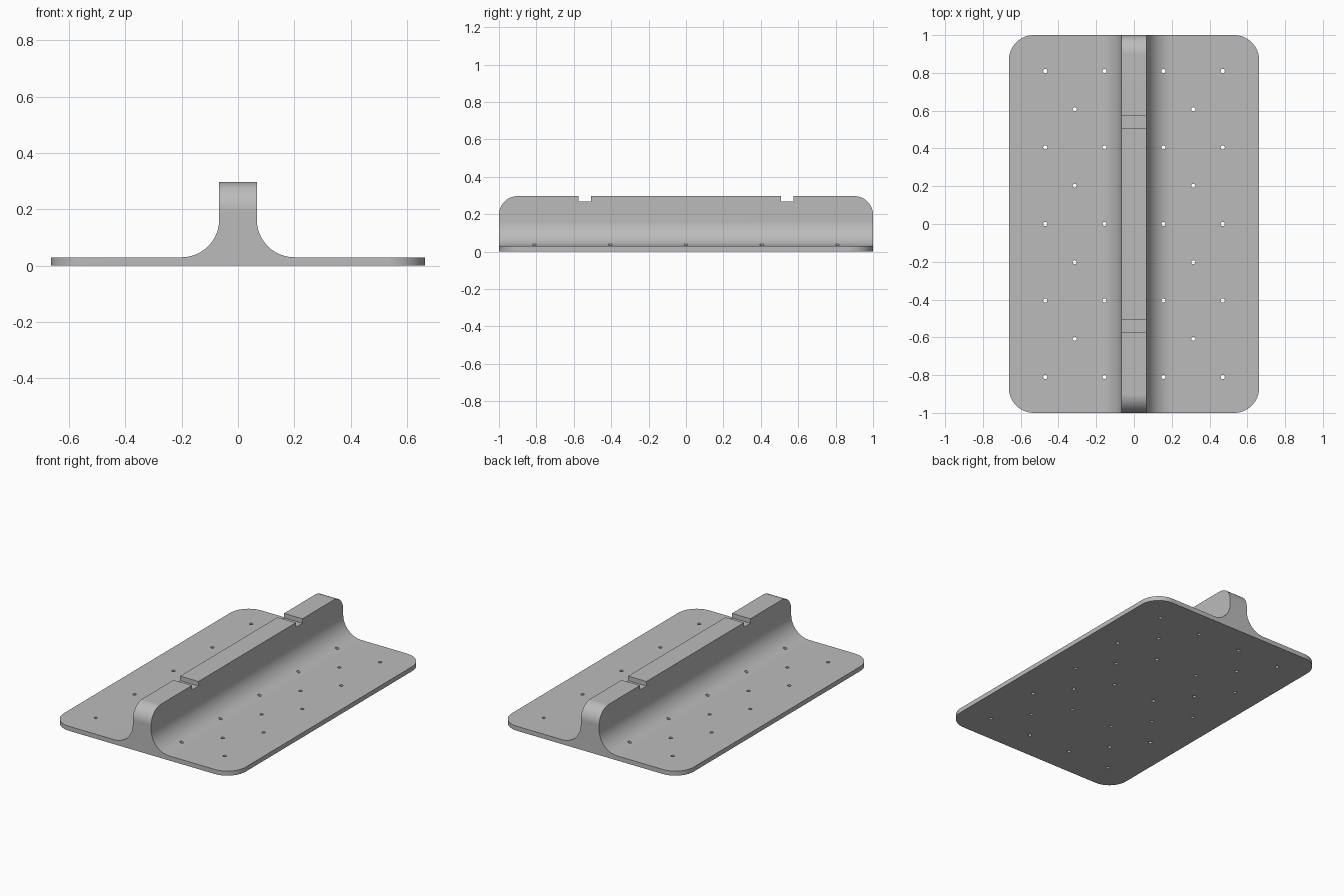
import bpy, bmesh
from math import sin, cos, pi
from mathutils import Vector

cube = bpy.data.objects.get("Cube")
if cube:
    bpy.data.objects.remove(cube, do_unlink=True)

HALF_X, HALF_Y, HEIGHT, PLATE = 0.663, 1.0, 0.297, 0.03
RIDGE, FILLET, CORNER, NOSE = 0.067, 0.133, 0.133, 0.1

grey = bpy.data.materials.new("plain grey")
grey.use_nodes = True
grey.diffuse_color = (0.5, 0.5, 0.5, 1)
grey.node_tree.nodes["Principled BSDF"].inputs["Base Color"].default_value = (0.5, 0.5, 0.5, 1)


def arc(cx, cy, r, start, end, steps=16):
    angles = [start + (end - start) * i / steps for i in range(steps + 1)]
    return [(cx + r * cos(a), cy + r * sin(a)) for a in angles]


def mirrored(half):
    """Close a right-hand half outline with its mirror image."""
    return half + [(-u, v) for u, v in reversed(half)]


def prism(name, outline, place, sweep):
    """Extrude a flat outline, placed in space by a rule, along a vector."""
    bm = bmesh.new()
    face = bm.faces.new([bm.verts.new(place(u, v)) for u, v in outline])
    new = bmesh.ops.extrude_face_region(bm, geom=[face])["geom"]
    bmesh.ops.translate(bm, vec=Vector(sweep),
                        verts=[g for g in new if isinstance(g, bmesh.types.BMVert)])
    bmesh.ops.recalc_face_normals(bm, faces=bm.faces)
    mesh = bpy.data.meshes.new(name)
    bm.to_mesh(mesh)
    bm.free()
    obj = bpy.data.objects.new(name, mesh)
    bpy.context.collection.objects.link(obj)
    mesh.materials.append(grey)
    return obj


def carve(target, cutter, operation):
    """Apply a boolean and discard its cutter."""
    cutter.hide_render = True
    mod = target.modifiers.new("carve", "BOOLEAN")
    mod.operation, mod.object, mod.solver = operation, cutter, "EXACT"
    bpy.context.view_layer.objects.active = target
    bpy.ops.object.modifier_apply(modifier=mod.name)
    bpy.data.objects.remove(cutter, do_unlink=True)


# Base plate and ridge as one filleted cross-section
section = [(HALF_X + 0.1, 0), (HALF_X + 0.1, PLATE)]
section += arc(RIDGE + FILLET, PLATE + FILLET, FILLET, -pi / 2, -pi, 24)
section += [(RIDGE, HEIGHT + 0.1)]
body = prism("ridged_base_plate", mirrored(section),
             lambda u, v: (u, -HALF_Y - 0.1, v), (0, 2 * HALF_Y + 0.2, 0))

# Side outline: rounded ridge ends and two notches in the crest
side = [(HALF_Y, -0.1)] + arc(HALF_Y - NOSE, HEIGHT - NOSE, NOSE, 0, pi / 2)
side += [(0.575, HEIGHT), (0.575, HEIGHT - 0.03), (0.507, HEIGHT - 0.03), (0.507, HEIGHT)]
carve(body, prism("side_cutter", mirrored(side),
                  lambda u, v: (-1, u, v), (2, 0, 0)), "INTERSECT")

# Plan outline: rounded plate corners
plan = arc(HALF_X - CORNER, CORNER - HALF_Y, CORNER, -pi / 2, 0)
plan += arc(HALF_X - CORNER, HALF_Y - CORNER, CORNER, 0, pi / 2)
carve(body, prism("plan_cutter", mirrored(plan),
                  lambda u, v: (u, v, -0.2), (0, 0, 1)), "INTERSECT")

# Staggered screw holes: outer and inner columns, with a middle column between
spots = [(x, 0.405 * k) for x in (0.157, 0.47) for k in range(-2, 3)]
spots += [(0.314, 0.405 * (k + 0.5)) for k in range(-2, 2)]
for x, y in spots:
    for s in (-1, 1):
        circle = arc(s * x, y, 0.011, 0, 2 * pi, 16)[:-1]
        carve(body, prism("hole_cutter", circle,
                          lambda u, v: (u, v, -0.1), (0, 0, 0.3)), "DIFFERENCE")

# Smooth fillets, sharp edges
bpy.ops.object.select_all(action="DESELECT")
body.select_set(True)
bpy.context.view_layer.objects.active = body
bpy.ops.object.shade_smooth_by_angle(angle=pi / 6)
weighted = body.modifiers.new("even shading", "WEIGHTED_NORMAL")
weighted.keep_sharp = True
